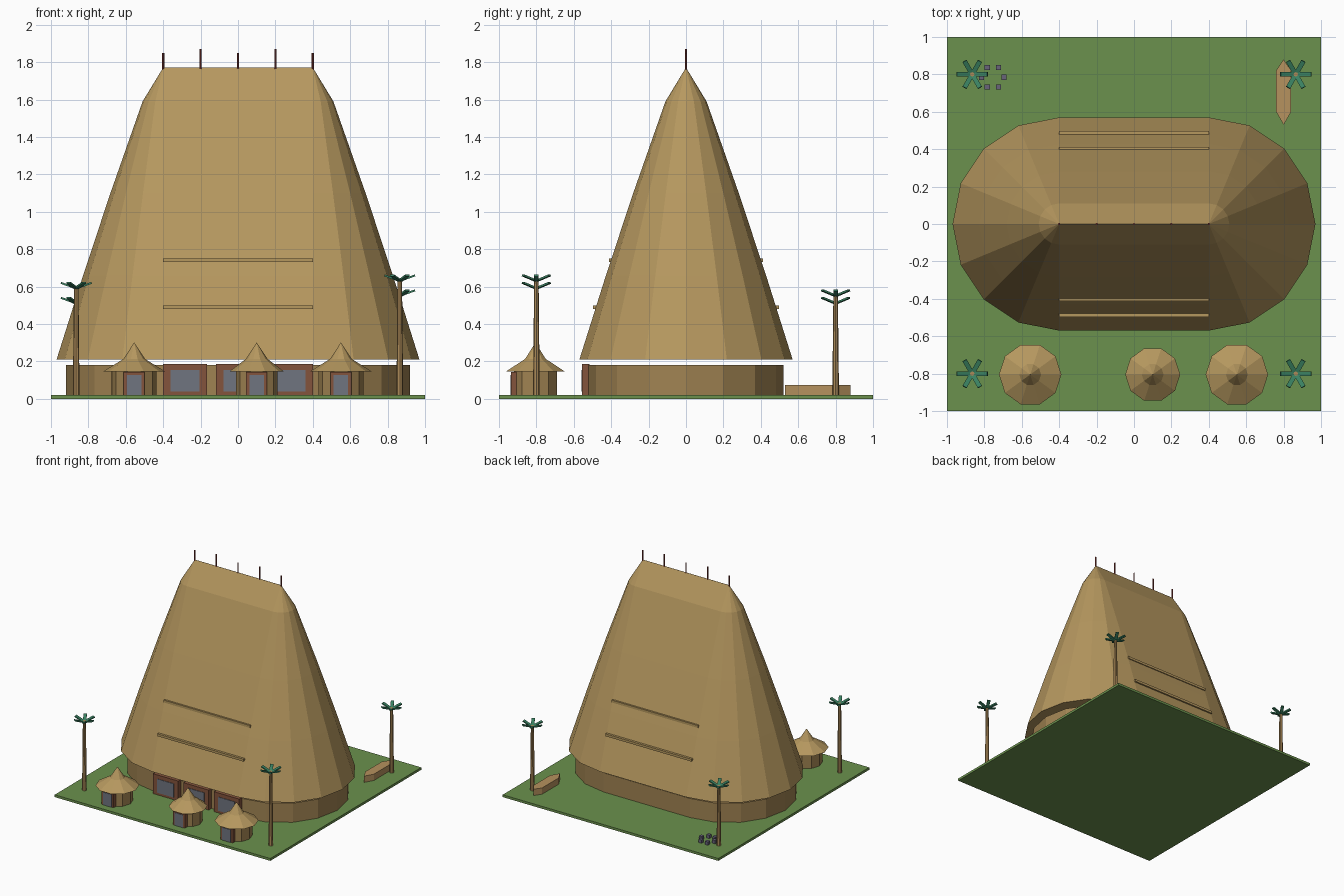
import bpy, bmesh, math
from mathutils import Matrix, Vector

if "Cube" in bpy.data.objects:
    bpy.data.objects.remove(bpy.data.objects["Cube"])


def mat(name, r, g, b):
    lin = [((c / 255 + 0.055) / 1.055) ** 2.4 for c in (r, g, b)]
    m = bpy.data.materials.new(name)
    m.diffuse_color = (*lin, 1)
    m.use_nodes = True
    m.node_tree.nodes["Principled BSDF"].inputs["Base Color"].default_value = m.diffuse_color
    return m


THATCH = mat("thatch", 182, 152, 95)
WALL = mat("reed wall", 160, 131, 82)
GRASS = mat("grass", 107, 145, 77)
WOOD = mat("red brown wood", 132, 84, 60)
GLASS = mat("grey opening", 112, 117, 128)
LEAF = mat("palm leaf", 58, 130, 98)
POLE = mat("dark red pole", 130, 55, 48)
STONE = mat("stone", 104, 100, 122)
BARK = mat("bark", 172, 138, 88)
HULL = mat("canoe wood", 182, 146, 94)


def finish(bm, name, material):
    bmesh.ops.remove_doubles(bm, verts=bm.verts, dist=1e-5)
    bmesh.ops.recalc_face_normals(bm, faces=bm.faces)
    me = bpy.data.meshes.new(name)
    bm.to_mesh(me)
    bm.free()
    me.materials.append(material)
    ob = bpy.data.objects.new(name, me)
    bpy.context.collection.objects.link(ob)
    return ob


def loft(name, rings, material):
    """Join equal-length rings of points into a closed flat-faced shell."""
    bm = bmesh.new()
    loops = [[bm.verts.new(p) for p in ring] for ring in rings]
    n = len(loops[0])
    for a, b in zip(loops, loops[1:]):
        for i in range(n):
            j = (i + 1) % n
            bm.faces.new((a[i], a[j], b[j], b[i]))
    bm.faces.new(loops[0][::-1])
    bm.faces.new(loops[-1])
    # collapse points that meet at a ridge or tip
    bmesh.ops.dissolve_degenerate(bm, dist=1e-4, edges=bm.edges)
    return finish(bm, name, material)


def box(name, lo, hi, material):
    bm = bmesh.new()
    lo, hi = Vector(lo), Vector(hi)
    m = Matrix.Translation((lo + hi) / 2) @ Matrix.Diagonal((*(hi - lo), 1))
    bmesh.ops.create_cube(bm, size=1, matrix=m)
    return finish(bm, name, material)


def stadium(r, z, half=0.4, seg=8):
    pts = []
    for side, start in ((1, -90), (-1, 90)):
        for i in range(seg + 1):
            a = math.radians(start + 180 * i / seg)
            pts.append((side * half + r * math.cos(a), r * math.sin(a), z))
    return pts


def circle(cx, cy, r, z, n):
    return [(cx + r * math.cos(2 * math.pi * i / n),
             cy + r * math.sin(2 * math.pi * i / n), z) for i in range(n)]


# Ground and great house
box("ground", (-1, -1, 0), (1, 1, 0.02), GRASS)
loft("house_wall", [stadium(0.52, 0.02), stadium(0.52, 0.18)], WALL)
loft("house_roof", [stadium(r, z) for r, z in (
    (0.57, 0.21), (0.428, 0.66), (0.282, 1.1), (0.11, 1.59), (0.0005, 1.77))], THATCH)

# Thatch ledges on both long slopes
for s, side in ((-1, "front"), (1, "back")):
    for label, y, z in (("lower", 0.488, 0.49), ("upper", 0.403, 0.74)):
        box(f"{side}_{label}_ledge", (-0.4, s * y - 0.01, z - 0.01),
            (0.4, s * y + 0.01, z + 0.01), THATCH)

# Ridge poles
for i in range(5):
    x = -0.4 + 0.2 * i
    top = 1.87 if i % 2 else 1.85
    loft(f"ridge_pole_{i + 1}", [circle(x, 0, 0.006, 1.75, 6),
                                 circle(x, 0, 0.006, top, 6)], POLE)

# House doorways
for i, x in enumerate((-0.283, 0, 0.283)):
    box(f"doorway_frame_{i + 1}", (x - 0.117, -0.555, 0.02), (x + 0.117, -0.515, 0.187), WOOD)
    box(f"doorway_panel_{i + 1}", (x - 0.077, -0.559, 0.04), (x + 0.077, -0.553, 0.155), GLASS)

# Small round huts
for i, (x, r, wr) in enumerate(((-0.555, 0.167, 0.12), (0.10, 0.147, 0.11), (0.55, 0.167, 0.12))):
    y = -0.805
    loft(f"hut_wall_{i + 1}", [circle(x, y, wr, 0.02, 10), circle(x, y, wr, 0.148, 10)], WALL)
    loft(f"hut_roof_{i + 1}", [circle(x, y, r, 0.145, 10), circle(x, y, 0.058, 0.213, 10),
                               circle(x, y, 0.0005, 0.30, 10)], THATCH)
    fy = y - wr - 0.01
    box(f"hut_door_frame_{i + 1}", (x - 0.056, fy, 0.02), (x + 0.056, fy + 0.03, 0.143), WOOD)
    box(f"hut_door_{i + 1}", (x - 0.039, fy - 0.004, 0.02), (x + 0.039, fy + 0.002, 0.127), GLASS)

# Palms: tapered trunk and six upturned fronds
for i, (x, y, h) in enumerate(((-0.865, -0.8, 0.60), (0.865, -0.8, 0.64),
                               (-0.865, 0.8, 0.52), (0.865, 0.8, 0.56))):
    loft(f"palm_trunk_{i + 1}", [circle(x, y, 0.018, 0.02, 8), circle(x, y, 0.012, h, 8)], BARK)
    bm = bmesh.new()
    for k in range(6):
        m = (Matrix.Translation((x, y, h - 0.01)) @ Matrix.Rotation(k * math.pi / 3, 4, "Z")
             @ Matrix.Rotation(math.radians(-20), 4, "Y")
             @ Matrix.Translation((0.047, 0, 0)) @ Matrix.Diagonal((0.08, 0.025, 0.01, 1)))
        bmesh.ops.create_cube(bm, size=1, matrix=m)
    finish(bm, f"palm_fronds_{i + 1}", LEAF)

# Canoe with pointed ends
plan = ((0.80, 0.53), (0.84, 0.60), (0.84, 0.82), (0.80, 0.88), (0.76, 0.82), (0.76, 0.60))
loft("canoe", [[(x, y, z) for x, y in plan] for z in (0.02, 0.073)], HULL)

# Ring of stones
for k, (x, y, _) in enumerate(circle(-0.755, 0.785, 0.06, 0, 6)):
    box(f"fire_stone_{k + 1}", (x - 0.014, y - 0.014, 0.02), (x + 0.014, y + 0.014, 0.048), STONE)
